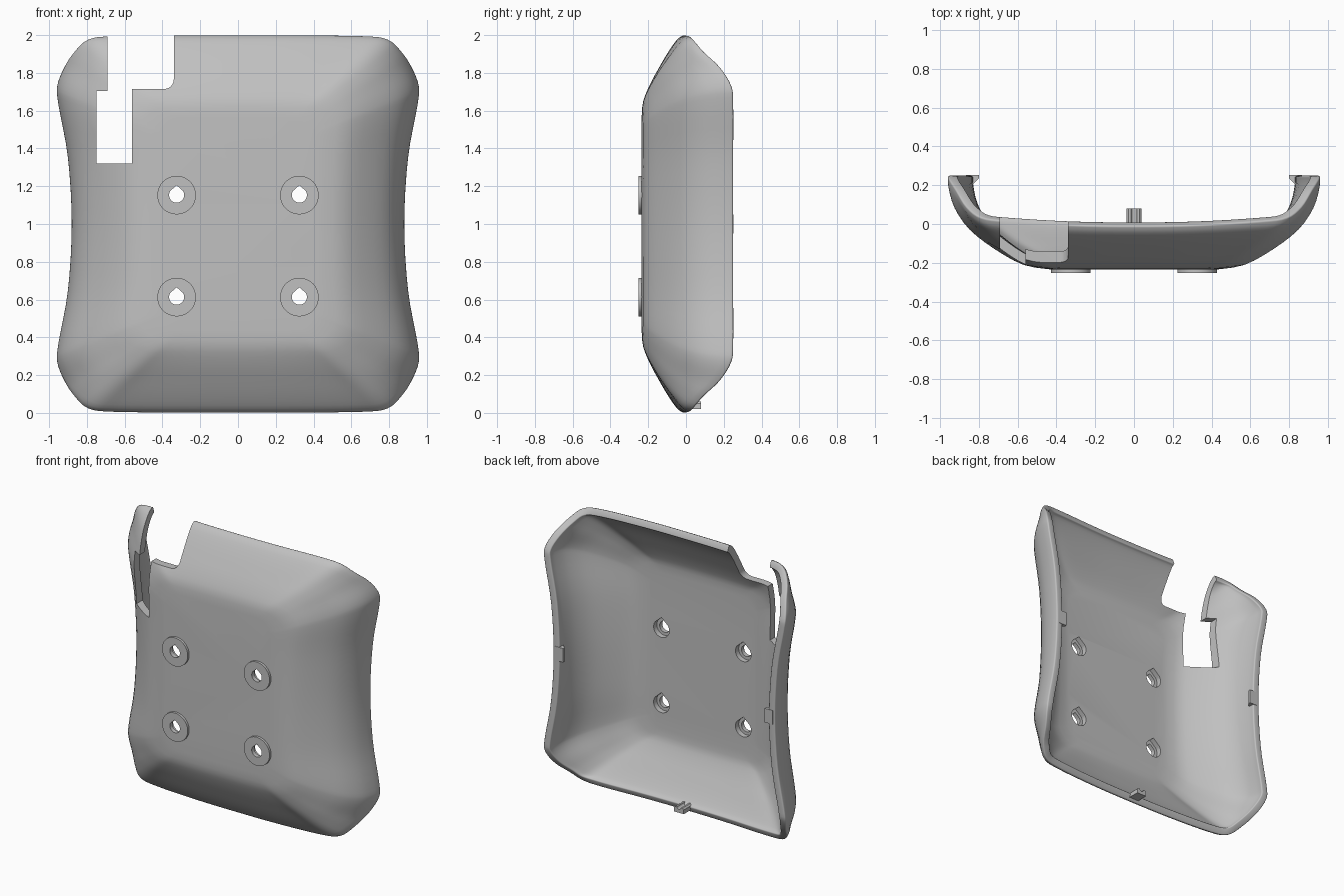
import bpy, bmesh, math
from mathutils import Vector

if "Cube" in bpy.data.objects:
    bpy.data.objects.remove(bpy.data.objects["Cube"])

grey = bpy.data.materials.new("light grey plastic")
grey.use_nodes = True
COLOUR = (0.53, 0.53, 0.53, 1)
grey.diffuse_color = COLOUR
grey.node_tree.nodes["Principled BSDF"].inputs["Base Color"].default_value = COLOUR


def add_object(name, bm):
    mesh = bpy.data.meshes.new(name)
    bm.to_mesh(mesh)
    bm.free()
    mesh.materials.append(grey)
    obj = bpy.data.objects.new(name, mesh)
    bpy.context.collection.objects.link(obj)
    return obj


def activate(obj):
    bpy.ops.object.select_all(action='DESELECT')
    obj.select_set(True)
    bpy.context.view_layer.objects.active = obj


def modify(obj, kind, **settings):
    activate(obj)
    mod = obj.modifiers.new(kind, kind)
    for key, value in settings.items():
        setattr(mod, key, value)
    bpy.ops.object.modifier_apply(modifier=mod.name)


def smooth(obj, degrees=35):
    activate(obj)
    bpy.ops.object.shade_smooth_by_angle(angle=math.radians(degrees))


def prism(name, outline, start, end, axis='y'):
    """Extrude a 2D outline along y (outline in x, z) or z (outline in x, y)."""
    bm = bmesh.new()
    place = (lambda p, q, a: (p, a, q)) if axis == 'y' else (lambda p, q, a: (p, q, a))
    ends = [[bm.verts.new(place(p, q, a)) for p, q in outline] for a in (start, end)]
    for ring in ends:
        bm.faces.new(ring)
    n = len(outline)
    for i in range(n):
        j = (i + 1) % n
        bm.faces.new((ends[0][i], ends[0][j], ends[1][j], ends[1][i]))
    bmesh.ops.recalc_face_normals(bm, faces=bm.faces)
    return add_object(name, bm)


def arc(cx, cz, r, a0, a1, n):
    angles = [math.radians(a0 + (a1 - a0) * i / n) for i in range(n + 1)]
    return [(cx + r * math.cos(a), cz + r * math.sin(a)) for a in angles]


def teardrop(cx, cz, r):
    return arc(cx, cz, r, 145, 395, 28) + [(cx, cz + 1.3 * r)]


def spline(points, steps, closed):
    """Smooth curve through points of any dimension."""
    n, out = len(points), []
    get = (lambda i: points[i % n]) if closed else (lambda i: points[min(max(i, 0), n - 1)])
    for i in range(n if closed else n - 1):
        a, b, c, d = (get(i + k) for k in (-1, 0, 1, 2))
        for s in range(steps):
            t = s / steps
            out.append(tuple(0.5 * (2 * q + (r - p) * t + (2 * p - 5 * q + 4 * r - e) * t * t
                                    + (3 * q - p - 3 * r + e) * t ** 3)
                             for p, q, r, e in zip(a, b, c, d)))
    return out if closed else out + [tuple(points[-1])]


# Tray: quarter columns hold rim x, y, z, flat-edge x, z, and side weight
FRONT = -0.235
quarter = [
    (.88, .25, 0, .42, 0, 1), (.90, .25, .35, .42, .3, 1), (.95, .25, .63, .42, .46, 1),
    (.957, .24, .73, .41, .5, .95), (.92, .18, .83, .39, .53, .75),
    (.865, .09, .915, .36, .55, .45), (.79, .035, .98, .32, .56, .2),
    (.65, .015, .997, .26, .56, 0), (.32, -.005, 1, .13, .56, 0), (0, -.01, 1, 0, .56, 0)]


def flip(cols, sx, sz):
    return [(sx * x, y, sz * z, sx * bx, sz * bz, w) for x, y, z, bx, bz, w in cols]


loop = (quarter + flip(quarter[-2::-1], -1, 1) + flip(quarter[1:], -1, -1)
        + flip(quarter[-2:0:-1], 1, -1))
columns = spline(loop, 4, True)

# Section rows: outward and depth fractions for the side, then for the top
profile = spline([
    (0, 0, 0, 0), (.28, .05, .2, .035), (.56, .22, .4, .19), (.8, .43, .6, .4),
    (.94, .66, .8, .63), (.995, .88, .95, .84), (1, 1, 1, 1)], 3, False)

bm = bmesh.new()
rows = []
for us, vs, ut, vt in profile:
    row = []
    for x, y, z, bx, bz, w in columns:
        u, v = ut + (us - ut) * w, vt + (vs - vt) * w
        row.append(bm.verts.new((bx + (x - bx) * u, FRONT + (y - FRONT) * v,
                                 1 + bz + (z - bz) * u)))
    rows.append(row)
for low, high in zip(rows, rows[1:]):
    for i in range(len(low)):
        j = (i + 1) % len(low)
        bm.faces.new((low[i], low[j], high[j], high[i]))
floor = bm.faces.new(rows[0])
bmesh.ops.recalc_face_normals(bm, faces=bm.faces)
bm.normal_update()
if floor.normal.y > 0:
    bmesh.ops.reverse_faces(bm, faces=bm.faces)
shell = add_object("tray_shell", bm)
modify(shell, 'SOLIDIFY', thickness=0.05, offset=-1, use_even_offset=True)
modify(shell, 'BEVEL', width=0.017, segments=3, limit_method='ANGLE',
       angle_limit=math.radians(60))

# Openings at the upper right corner
slot = [(-.69, 2.2), (-.69, 1.69), (-.56, 1.69), (-.56, 1.715)]
slot += arc(-.39, 1.765, .05, 270, 360, 6) + [(-.34, 2.2)]
window = [(-.75, 1.32), (-.56, 1.32), (-.56, 1.705), (-.75, 1.705)]
cutters = [prism("slot_cutter", slot, -.5, .5), prism("window_cutter", window, -.5, .5)]
for cutter in cutters:
    modify(shell, 'BOOLEAN', object=cutter, operation='DIFFERENCE', solver='EXACT')

# Mounting pads with teardrop holes, wider on the inside
for cx in (-.325, .325):
    for cz in (.613, 1.153):
        pad = prism("mounting_pad", arc(cx, cz, .102, 0, 352.5, 47), -.252, -.225)
        hole = prism("hole_cutter", teardrop(cx, cz, .04), -.5, 0)
        recess = prism("recess_cutter", teardrop(cx, cz, .062), -.222, 0)
        for cutter in (hole, recess):
            for target in (shell, pad):
                modify(target, 'BOOLEAN', object=cutter, operation='DIFFERENCE', solver='EXACT')
        cutters += [hole, recess]
        smooth(pad)
smooth(shell)

# Snap tabs on the side rims
for side, name in ((1, "left_snap_tab"), (-1, "right_snap_tab")):
    outline = [(.865, .252), (.80, .252), (.80, .235), (.83, .205), (.865, .2)]
    prism(name, [(side * x, y) for x, y in outline], .95, 1.05, 'z')

# Grooved locating pin on the bottom rim
pin = [(-.038, .02), (.038, .02), (.038, .05), (.028, .06)]
pin += arc(0, .06, .016, 0, -180, 8) + [(-.028, .06), (-.038, .05)]
prism("locating_pin", pin, -.03, .08)

for cutter in cutters:
    bpy.data.objects.remove(cutter)
